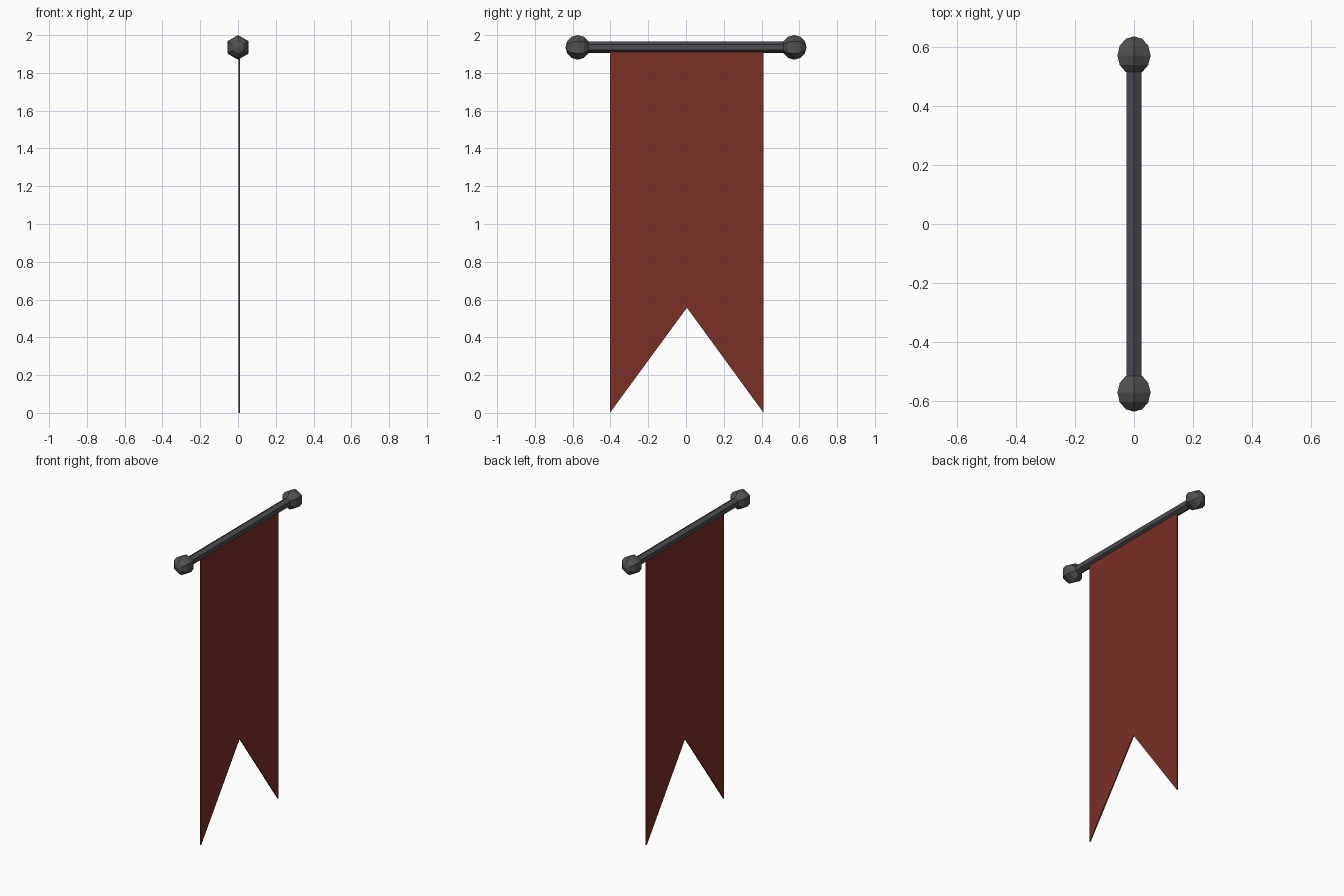
import bpy, bmesh, math
from mathutils import Matrix

if "Cube" in bpy.data.objects:
    bpy.data.objects.remove(bpy.data.objects["Cube"])

ROD_Z = 1.935


def material(name, rgb):
    m = bpy.data.materials.new(name)
    m.diffuse_color = (*rgb, 1)
    m.use_nodes = True
    m.node_tree.nodes["Principled BSDF"].inputs["Base Color"].default_value = m.diffuse_color
    return m


def finish(bm, name, mat):
    bmesh.ops.recalc_face_normals(bm, faces=bm.faces)
    me = bpy.data.meshes.new(name)
    bm.to_mesh(me)
    bm.free()
    me.materials.append(mat)
    ob = bpy.data.objects.new(name, me)
    bpy.context.collection.objects.link(ob)
    return ob


iron = material("dark iron", (0.072, 0.072, 0.082))
knob_iron = material("knob iron", (0.082, 0.082, 0.083))
red = material("red cloth", (0.195, 0.029, 0.019))


def along_y(y):
    # local z axis laid along y, with a hexagon corner pointing up
    return (Matrix.Translation((0, y, ROD_Z)) @ Matrix.Rotation(math.pi / 2, 4, 'X')
            @ Matrix.Rotation(math.pi / 2, 4, 'Z'))


# Hexagonal rod
bm = bmesh.new()
bmesh.ops.create_cone(bm, cap_ends=True, segments=6, radius1=0.03, radius2=0.03,
                      depth=1.12, matrix=along_y(0))
# Put a corner at the top whatever the primitive's starting angle
top = max(v.co.z for v in bm.verts) - ROD_Z
if top < 0.029:
    bmesh.ops.rotate(bm, verts=bm.verts, cent=(0, 0, ROD_Z),
                     matrix=Matrix.Rotation(math.pi / 6, 3, 'Y'))
finish(bm, "rod", iron)

# Six-sided knobs on both ends
for side, name in ((-1, "front_knob"), (1, "back_knob")):
    bm = bmesh.new()
    bmesh.ops.create_uvsphere(bm, u_segments=6, v_segments=6, radius=0.065,
                              matrix=along_y(side * 0.573))
    if max(v.co.z for v in bm.verts) - ROD_Z < 0.064:
        bmesh.ops.rotate(bm, verts=bm.verts, cent=(0, 0, ROD_Z),
                         matrix=Matrix.Rotation(math.pi / 6, 3, 'Y'))
    finish(bm, name, knob_iron)

# Swallow-tailed banner cloth
bm = bmesh.new()
outline = [(-0.403, 1.93), (-0.403, 0), (0.005, 0.557), (0.411, 0), (0.411, 1.93)]
face = bm.faces.new([bm.verts.new((0.002, y, z)) for y, z in outline])
ext = bmesh.ops.extrude_face_region(bm, geom=[face], use_keep_orig=True)
bmesh.ops.translate(bm, vec=(0.008, 0, 0),
                    verts=[g for g in ext["geom"] if isinstance(g, bmesh.types.BMVert)])
finish(bm, "banner_cloth", red)
